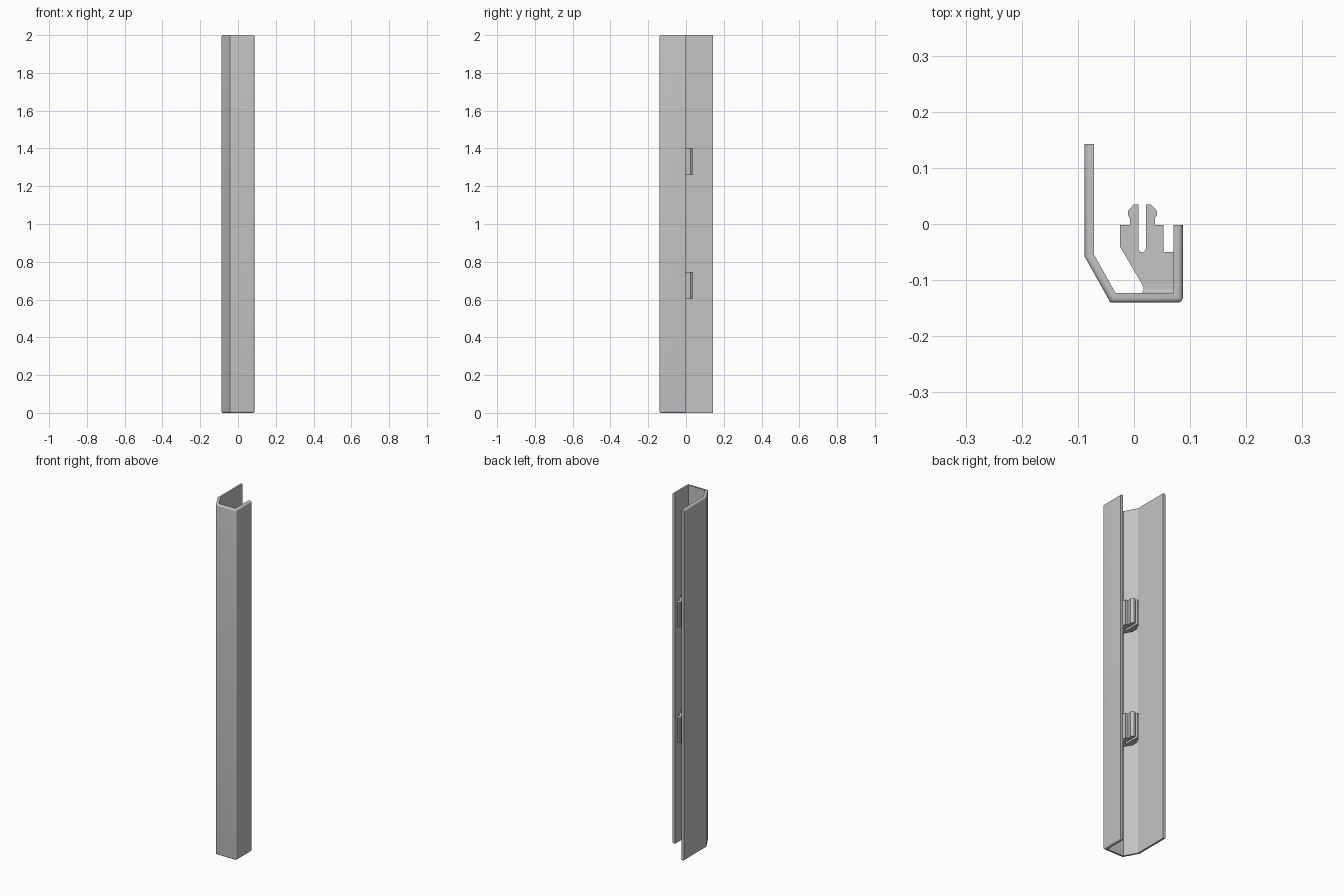
import bpy, bmesh, math
from mathutils import Vector

cube = bpy.data.objects.get("Cube")
if cube:
    bpy.data.objects.remove(cube, do_unlink=True)

HEIGHT = 2.0
CLIP_BOTTOMS = (0.602, 1.26)
CLIP_HEIGHT = 0.143

grey = bpy.data.materials.new("plain_grey")
grey.use_nodes = True
colour = (0.55, 0.55, 0.55, 1)
grey.diffuse_color = colour
grey.node_tree.nodes["Principled BSDF"].inputs["Base Color"].default_value = colour


def prism(bm, points, z0, z1):
    """Extrude a closed outline from z0 to z1."""
    low = [bm.verts.new((x, y, z0)) for x, y in points]
    face = bm.faces.new(low)
    moved = bmesh.ops.extrude_face_region(bm, geom=[face])["geom"]
    top = [v for v in moved if isinstance(v, bmesh.types.BMVert)]
    bmesh.ops.translate(bm, verts=top, vec=(0, 0, z1 - z0))


def finish(bm, name):
    bmesh.ops.recalc_face_normals(bm, faces=bm.faces[:])
    mesh = bpy.data.meshes.new(name)
    bm.to_mesh(mesh)
    bm.free()
    mesh.materials.append(grey)
    obj = bpy.data.objects.new(name, mesh)
    bpy.context.collection.objects.link(obj)
    bpy.ops.object.select_all(action="DESELECT")
    obj.select_set(True)
    bpy.context.view_layer.objects.active = obj
    bpy.ops.object.shade_smooth_by_angle(angle=math.radians(28))
    return obj


# Channel: folded wall profile, outer rims and one front corner rounded
outer = [(-0.088, 0.143), (-0.088, -0.058), (-0.042, -0.14),
         (0.087, -0.14), (0.087, -0.002)]
inner = [(0.07, -0.002), (0.07, -0.123), (-0.033, -0.123),
         (-0.071, -0.055), (-0.071, 0.143)]
bm = bmesh.new()
prism(bm, outer + inner, 0, HEIGHT)
outer_set = [Vector(p) for p in outer]


def on_outer(v):
    return any((v.co.xy - p).length < 1e-4 for p in outer_set)


rounded = []
for e in bm.edges:
    a, b = e.verts
    if not (on_outer(a) and on_outer(b)):
        continue
    rim = abs(a.co.z - b.co.z) < 1e-4
    corner = (a.co.xy - outer_set[3]).length < 1e-4
    if rim or corner:
        rounded.append(e)
bmesh.ops.bevel(bm, geom=rounded, offset=0.009, segments=5, profile=0.5,
                affect="EDGES", clamp_overlap=True)
finish(bm, "channel")

# Clip outline: body, two barbed prongs and a round-ended slot
SLOT_X, SLOT_R = 0.0145, 0.0065
barb = [(0.037, -0.002), (0.037, 0.010), (0.041, 0.016), (0.041, 0.023),
        (0.030, 0.035), (SLOT_X + SLOT_R, 0.035)]
slot = [(SLOT_X + SLOT_R * math.cos(t), -0.044 - SLOT_R * math.sin(t))
        for t in (math.pi * i / 8 for i in range(9))]
mirrored = [(2 * SLOT_X + 0.001 - x, y) for x, y in reversed(barb[:-1])]
clip_outline = ([(0.017, -0.126), (0.073, -0.126), (0.073, -0.05),
                 (0.053, -0.05), (0.053, -0.002)] + barb + slot
                + [(SLOT_X - SLOT_R, 0.035)] + mirrored
                + [(-0.025, -0.002), (-0.025, -0.040), (0.017, -0.112)])

FILLET = 0.008
for label, z0 in zip(("lower", "upper"), CLIP_BOTTOMS):
    bm = bmesh.new()
    prism(bm, clip_outline, z0, z0 + CLIP_HEIGHT)
    finish(bm, label + "_clip")

    # Foot: concave flare where the clip meets the front wall
    bm = bmesh.new()
    rings = []
    for i in range(6):
        t = math.pi / 2 * i / 5
        grow = FILLET * (1 - math.sin(t))
        y = -0.1235 + FILLET * (1 - math.cos(t))
        rings.append([bm.verts.new((x, y, z)) for x, z in (
            (0.0175 - grow, z0 - grow), (0.072, z0 - grow),
            (0.072, z0 + CLIP_HEIGHT + grow),
            (0.0175 - grow, z0 + CLIP_HEIGHT + grow))])
    for a, b in zip(rings, rings[1:]):
        for k in range(4):
            n = (k + 1) % 4
            bm.faces.new((a[k], a[n], b[n], b[k]))
    bm.faces.new(rings[0])
    bm.faces.new(rings[-1])
    finish(bm, label + "_clip_foot")
